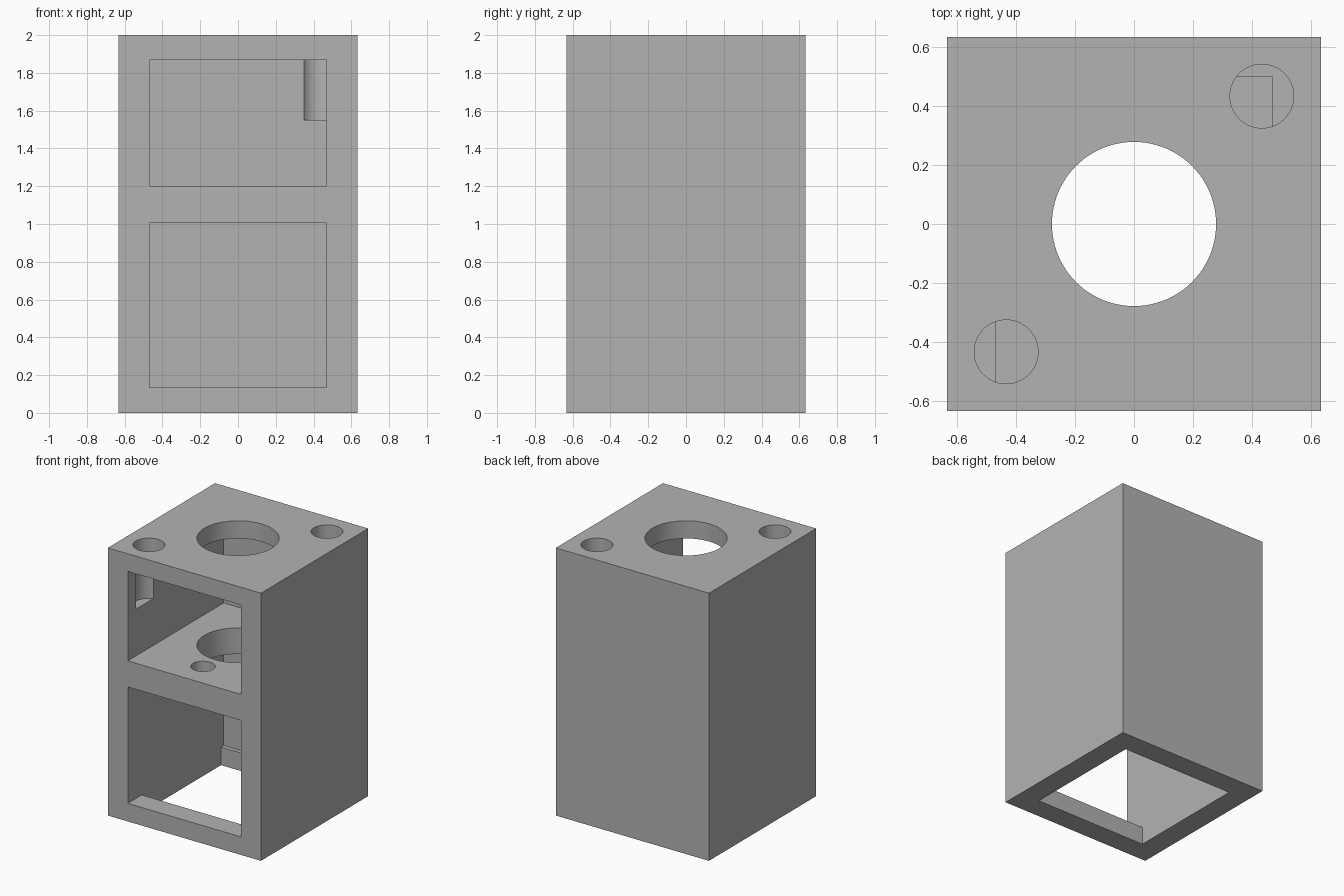
import bpy
import math

HALF = 0.633       # outer half width
INNER = 0.468      # inner half width
BACK = 0.5         # inside face of the back wall

if "Cube" in bpy.data.objects:
    bpy.data.objects.remove(bpy.data.objects["Cube"], do_unlink=True)

grey = bpy.data.materials.new("plain grey")
grey.use_nodes = True
colour = (0.45, 0.45, 0.45, 1)
grey.diffuse_color = colour
grey.node_tree.nodes["Principled BSDF"].inputs["Base Color"].default_value = colour


def box(name, low, high):
    """Box between two corners."""
    centre = [(a + b) / 2 for a, b in zip(low, high)]
    bpy.ops.mesh.primitive_cube_add(size=1, location=centre)
    ob = bpy.context.object
    ob.name = name
    ob.scale = [b - a for a, b in zip(low, high)]
    bpy.ops.object.transform_apply(location=True, rotation=False, scale=True)
    ob.data.materials.append(grey)
    return ob


def bore(name, x, y, radius, bottom, top):
    """Upright cylinder used as a drill."""
    bpy.ops.mesh.primitive_cylinder_add(
        vertices=96, radius=radius, depth=top - bottom,
        location=(x, y, (bottom + top) / 2))
    ob = bpy.context.object
    ob.name = name
    ob.data.materials.append(grey)
    return ob


def cut(body, cutter):
    """Subtract the cutter from the body, then discard it."""
    cutter.hide_render = True
    mod = body.modifiers.new(cutter.name, "BOOLEAN")
    mod.operation = "DIFFERENCE"
    mod.solver = "EXACT"
    mod.object = cutter
    bpy.context.view_layer.objects.active = body
    bpy.ops.object.modifier_apply(modifier=mod.name)
    bpy.data.objects.remove(cutter, do_unlink=True)


# Outer block
housing = box("housing", (-HALF, -HALF, 0), (HALF, HALF, 2))

# Two compartments open to the front, with a thick shelf between
for name, low, high in (("lower_bay", 0.135, 1.005), ("upper_bay", 1.2, 1.868)):
    cut(housing, box(name, (-INNER, -1, low), (INNER, BACK, high)))

# Square opening in the floor
cut(housing, box("floor_opening", (-INNER, -INNER, -0.1), (INNER, INNER, 0.3)))

# Large bore through the roof and the shelf
cut(housing, bore("centre_bore", 0, 0, 0.278, 0.8, 2.1))

for side in (-1, 1):
    # Blind corner pockets that break into the bay walls
    cut(housing, bore("corner_pocket", side * 0.433, side * 0.433, 0.108, 1.55, 2.1))
    # Small holes through the shelf
    cut(housing, bore("shelf_hole", 0, side * 0.413, 0.083, 0.9, 1.4))

bpy.ops.object.select_all(action="DESELECT")
housing.select_set(True)
bpy.context.view_layer.objects.active = housing
bpy.ops.object.shade_smooth_by_angle(angle=math.radians(30))
